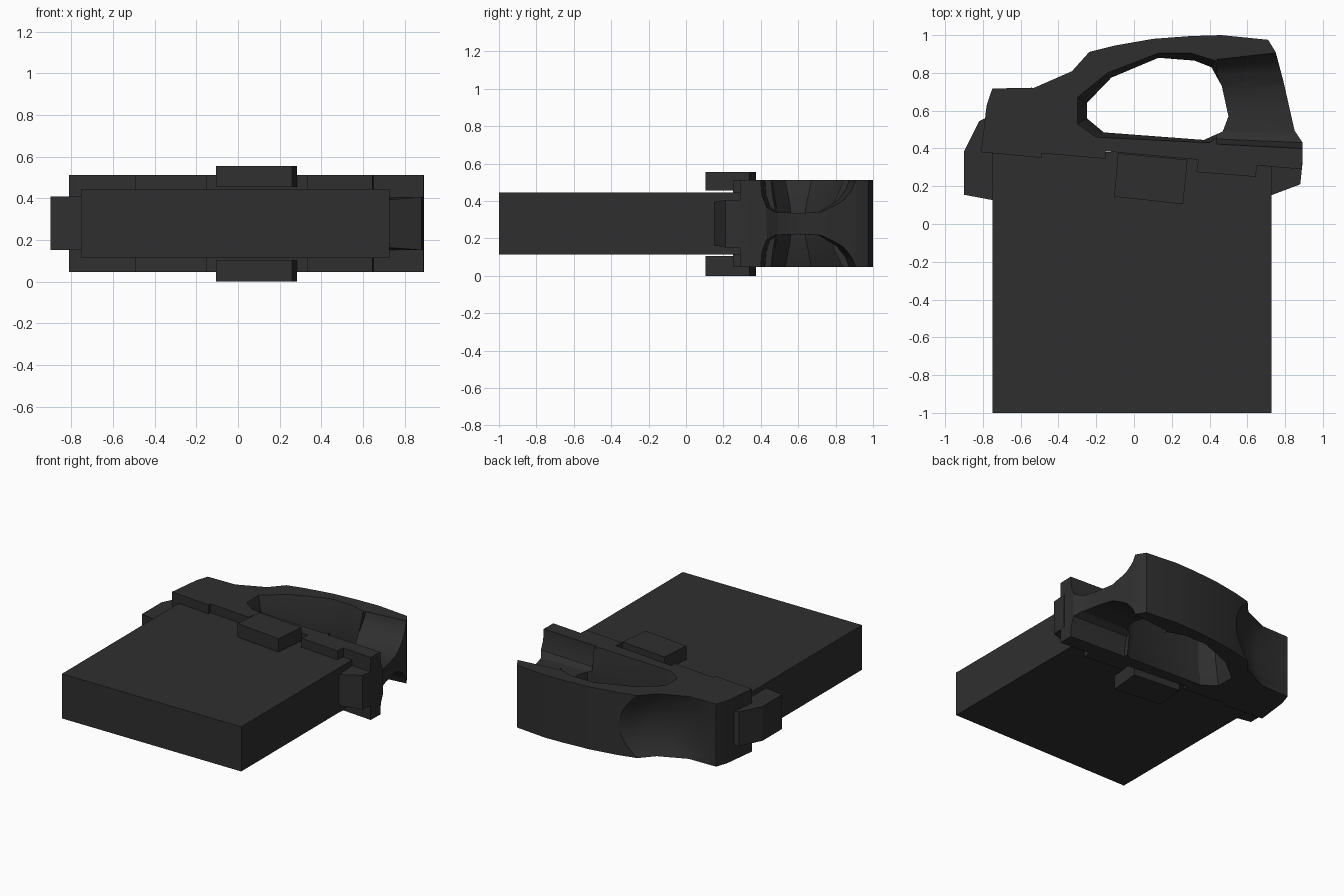
import bpy, bmesh, math

if "Cube" in bpy.data.objects:
    bpy.data.objects.remove(bpy.data.objects["Cube"])

mat = bpy.data.materials.new("matte black")
mat.diffuse_color = (0.028, 0.028, 0.028, 1)
mat.use_nodes = True
mat.node_tree.nodes["Principled BSDF"].inputs["Base Color"].default_value = mat.diffuse_color
Z0, Z1, ZM = 0.047, 0.512, 0.279


def loft(name, rings):
    """Closed solid skinned through rings of equal point count."""
    bm = bmesh.new()
    vs = [[bm.verts.new(p) for p in r] for r in rings]
    n = len(vs[0])
    for a, b in zip(vs, vs[1:]):
        for i in range(n):
            j = (i + 1) % n
            bm.faces.new((a[i], a[j], b[j], b[i]))
    bm.faces.new(vs[0][::-1])
    bm.faces.new(vs[-1])
    bmesh.ops.recalc_face_normals(bm, faces=bm.faces)
    me = bpy.data.meshes.new(name)
    bm.to_mesh(me)
    bm.free()
    ob = bpy.data.objects.new(name, me)
    bpy.context.collection.objects.link(ob)
    me.materials.append(mat)
    return ob


def prism(name, pts, z0, z1):
    return loft(name, [[(x, y, z) for x, y in pts] for z in (z0, z1)])


def cut(ob, cutter):
    m = ob.modifiers.new("cut", 'BOOLEAN')
    m.operation, m.solver, m.object = 'DIFFERENCE', 'EXACT', cutter
    bpy.context.view_layer.objects.active = ob
    bpy.ops.object.modifier_apply(modifier=m.name)
    bpy.data.objects.remove(cutter)


# Main box body
prism("body_block", [(-.75, -1), (.727, -1), (.727, .38), (-.75, .38)], .113, .445)

# Sleeve with stepped front lip and pull loop
sleeve = prism("loop_sleeve", [
    (-.81, .38), (-.75, .375), (-.49, .35), (-.49, .375), (-.15, .345), (-.15, .385),
    (.34, .34), (.33, .275), (.645, .25), (.65, .31), (.89, .29), (.893, .43),
    (.85, .495), (.79, .76), (.75, .91), (.71, .975), (.46, 1), (.3, .995), (.1, .98),
    (-.1, .945), (-.24, .91), (-.33, .81), (-.53, .722), (-.75, .717), (-.78, .63)], Z0, Z1)

# Finger hole, flared toward both faces
rim = [(-.3, .67), (-.14, .8), (.13, .905), (.3, .905), (.43, .865), (.48, .74), (.505, .57),
       (.48, .48), (.4, .43), (-.2, .46), (-.3, .53)]
inner = [(-.25, .64), (-.12, .775), (.13, .88), (.32, .865), (.41, .83), (.465, .73), (.5, .57),
         (.47, .49), (.37, .445), (-.16, .485), (-.25, .56)]
cut(sleeve, loft("hole_cutter", [[(x, y, z) for x, y in r] for r, z in (
    (rim, Z0 - .03), (rim, Z0), (inner, .2), (inner, .36), (rim, Z1), (rim, Z1 + .03))]))

# Scoops that thin the right arm of the loop, top and bottom
prof = [(0, .1), (0, 0), (.012, -.08), (.06, -.145), (.15, -.172), (.4, -.176), (.63, -.17),
        (.86, -.11), (.96, -.05), (1, 0), (1, .1)]
for s in (1, -1):
    half = (Z1 - Z0) / 2
    cut(sleeve, loft("arm_cutter", [
        [(x, ya + t * (yb - ya), ZM + s * (half + d)) for t, d in prof]
        for x, ya, yb in ((.44, .423, .872), (.96, .396, .93))]))

# Concave thumb scoop on the back left
path = [(-.15, 1.01, 1), (-.24, .91, 1), (-.33, .81, 1), (-.53, .722, .7), (-.755, .718, 0),
        (-.9, .9, 0), (-.5, 1.2, 0)]
rings = []
for i in range(11):
    t = -1 + 2 * i / 10
    k = .075 * (1 - t * t) + .001
    rings.append([(x + k * w * .8, y - k * w * .6, ZM + t * (Z1 - Z0 + .004) / 2) for x, y, w in path])
cut(sleeve, loft("thumb_cutter", rings))

# Side latches
prism("left_latch", [(-.9, .155), (-.74, .125), (-.74, .58), (-.82, .545), (-.9, .385)], .153, .408)
loft("right_latch", [[(x, y, ZM + s * h) for x, y, h in (
    (.72, .15, .115), (.88, .21, .127), (.893, .33, .127), (.72, .33, .127))] for s in (-1, 1)])

# Clip plates above and below the body
clip = [(-.105, .145), (.26, .105), (.283, .34), (-.085, .375)]
prism("top_clip", clip, .455, .555)
prism("bottom_clip", clip, 0, .105)

# Smooth curved scoops, keep hard edges
bpy.ops.object.select_all(action='DESELECT')
sleeve.select_set(True)
bpy.context.view_layer.objects.active = sleeve
bpy.ops.object.shade_smooth_by_angle(angle=math.radians(32))
